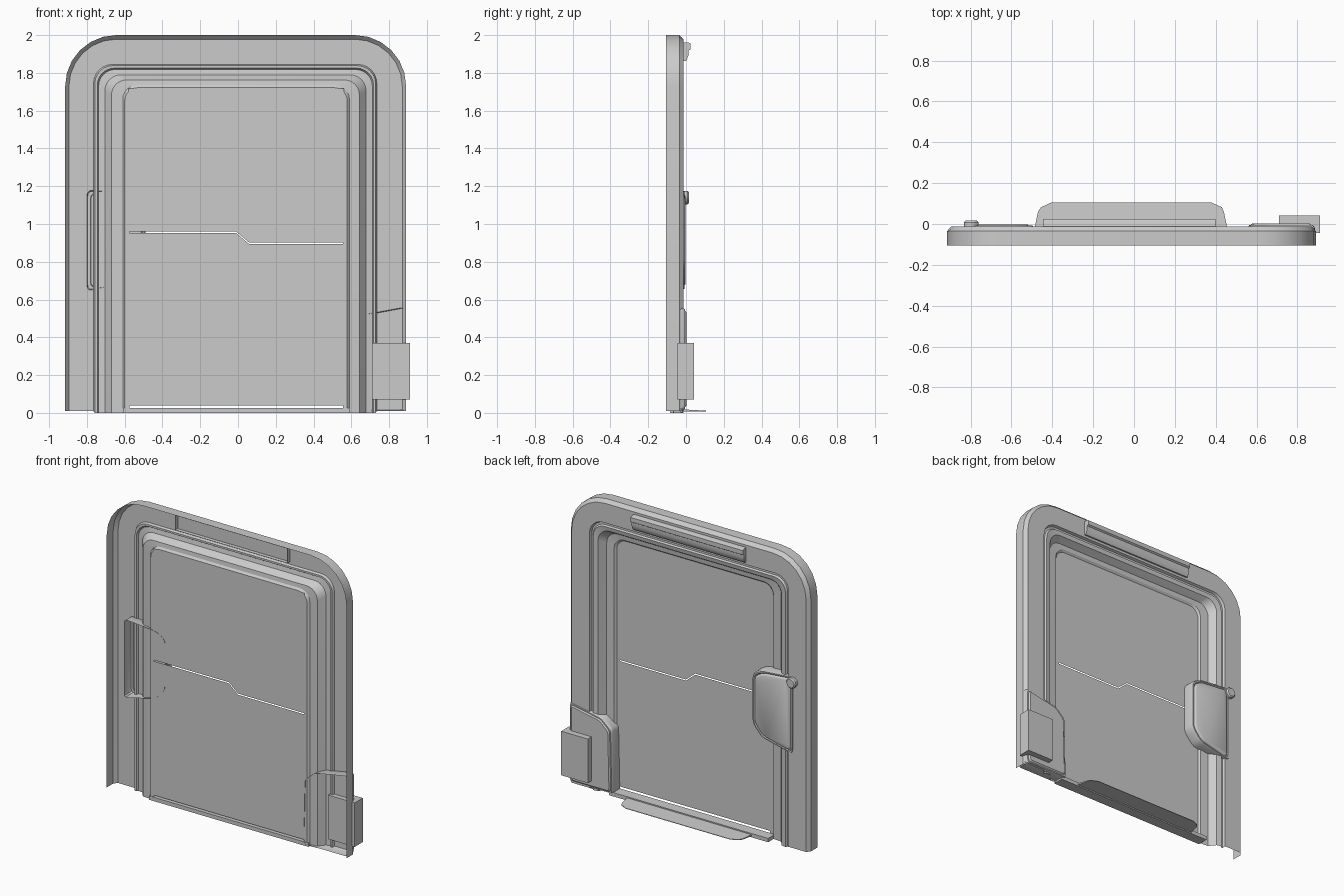
import bpy, bmesh, math

if "Cube" in bpy.data.objects:
    bpy.data.objects.remove(bpy.data.objects["Cube"])

def finish(name, bm, closed=False, angle=30):
    bmesh.ops.recalc_face_normals(bm, faces=bm.faces)
    # open shells should face the back (+y)
    if not closed and sum(f.normal.y * f.calc_area() for f in bm.faces) < 0:
        bmesh.ops.reverse_faces(bm, faces=bm.faces)
    me = bpy.data.meshes.new(name)
    bm.to_mesh(me)
    bm.free()
    ob = bpy.data.objects.new(name, me)
    bpy.context.collection.objects.link(ob)
    bpy.ops.object.select_all(action='DESELECT')
    bpy.context.view_layer.objects.active = ob
    ob.select_set(True)
    bpy.ops.object.shade_smooth_by_angle(angle=math.radians(angle))
    return ob

def loft(name, rings, cyclic=True, cap_start=False, cap_end=False):
    bm = bmesh.new()
    vs = [[bm.verts.new(p) for p in r] for r in rings]
    n = len(vs[0])
    for a, b in zip(vs, vs[1:]):
        for i in range(n if cyclic else n - 1):
            j = (i + 1) % n
            bm.faces.new((a[i], a[j], b[j], b[i]))
    if cap_start:
        bm.faces.new(vs[0])
    if cap_end:
        bm.faces.new(vs[-1])
    return finish(name, bm, cap_start and cap_end)

def arch(xl, xr, top, r, y, z0=0.01, seg=6):
    pts = [(xl, y, z0)]
    for cx, start in ((xl + r, 180), (xr - r, 90)):
        for i in range(seg + 1):
            a = math.radians(start - 90 * i / seg)
            pts.append((cx + r * math.cos(a), y, top - r + r * math.sin(a)))
    return pts + [(xr, y, z0)]

def rounded(pts, r, seg=3):
    """Round every corner of a 2D outline with a small curve."""
    out = []
    n = len(pts)
    for i, (px, pz) in enumerate(pts):
        ends = []
        for qx, qz in (pts[i - 1], pts[(i + 1) % n]):
            d = math.hypot(qx - px, qz - pz)
            k = min(r, d * 0.45) / d
            ends.append((px + (qx - px) * k, pz + (qz - pz) * k))
        (ax, az), (bx, bz) = ends
        for s in range(seg + 1):
            t = s / seg
            out.append(((1-t)**2*ax + 2*t*(1-t)*px + t*t*bx,
                        (1-t)**2*az + 2*t*(1-t)*pz + t*t*bz))
    return out

def pod(name, outline, levels, r=0.03):
    """Open-fronted cover: outline shrunk by d at each depth y."""
    pts = rounded(outline, r)
    xs, zs = [p[0] for p in pts], [p[1] for p in pts]
    cx, cz = (min(xs) + max(xs)) / 2, (min(zs) + max(zs)) / 2
    w, h = (max(xs) - min(xs)) / 2, (max(zs) - min(zs)) / 2
    rings = [[(cx + (x - cx) * (1 - d / w), y, cz + (z - cz) * (1 - d / h))
              for x, z in pts] for d, y in levels]
    return loft(name, rings, cap_end=True)

def box(name, lo, hi, bevel=0):
    bm = bmesh.new()
    bmesh.ops.create_cube(bm, size=1)
    for v in bm.verts:
        v.co = [(a + b) / 2 + c * (b - a) for a, b, c in zip(lo, hi, v.co)]
    if bevel:
        bmesh.ops.bevel(bm, geom=bm.edges[:], offset=bevel, segments=1, affect='EDGES')
    return finish(name, bm, True)

def sheet(name, pts, y):
    bm = bmesh.new()
    bm.faces.new([bm.verts.new((x, y, z)) for x, z in pts])
    return finish(name, bm)

# outer arched frame shell, open towards the front
loft("outer_frame", [arch(-0.915, 0.89, 2.0, 0.27, -0.105),
                     arch(-0.915, 0.89, 2.0, 0.27, -0.035),
                     arch(-0.895, 0.87, 1.978, 0.25, -0.012),
                     arch(-0.765, 0.735, 1.845, 0.10, -0.012)], cyclic=False)

# stepped inner surround leading down to the door
loft("inner_surround", [arch(-0.765, 0.735, 1.845, 0.10, -0.012),
                        arch(-0.758, 0.728, 1.838, 0.095, -0.028, 0),
                        arch(-0.745, 0.718, 1.825, 0.09, -0.028, 0),
                        arch(-0.738, 0.711, 1.818, 0.088, -0.016, 0),
                        arch(-0.705, 0.678, 1.79, 0.085, -0.022, 0),
                        arch(-0.67, 0.643, 1.763, 0.08, -0.066, 0),
                        arch(-0.61, 0.59, 1.735, 0.075, -0.07, 0),
                        arch(-0.60, 0.578, 1.722, 0.07, -0.082, 0),
                        arch(-0.575, 0.555, 1.70, 0.06, -0.082, 0)], cyclic=False)

# two door leaves with a stepped split between them
split = [(-0.58, 0.957), (-0.01, 0.957), (0.06, 0.898), (0.56, 0.898)]
sheet("door_upper", [(x, z + 0.003) for x, z in split] + [(0.56, 1.718), (-0.58, 1.718)], -0.084)
sheet("door_lower", [(x, z - 0.005) for x, z in split] + [(0.56, 0.04), (-0.58, 0.04)], -0.084)

# door sill and floor step
box("door_sill", (-0.61, -0.085, 0.0), (0.59, -0.012, 0.026))
step = [(-0.485, -0.012), (-0.47, 0.06), (-0.455, 0.082), (-0.405, 0.105),
        (0.38, 0.105), (0.43, 0.082), (0.44, 0.06), (0.455, -0.012)]
loft("floor_step", [[(x, y, 0.008) for x, y in step],
                    [(x, y, 0.018 - max(y, 0) * 0.06) for x, y in step]],
     cap_start=True, cap_end=True)

# control panel cover beside the door, with a rim
levels = [(0, -0.086), (0, -0.022), (0.006, -0.008), (0.014, -0.008),
          (0.02, -0.014), (0.026, -0.005), (0.032, -0.002)]
pod("control_panel", [(-0.80, 0.645), (-0.80, 1.18), (-0.56, 1.16), (-0.49, 1.12),
                      (-0.49, 0.78), (-0.56, 0.70)], levels)

# lower corner cover
pod("corner_cover", [(0.885, 0.012), (0.885, 0.56), (0.64, 0.515), (0.565, 0.45),
                     (0.555, 0.012)],
    [(0, -0.086), (0, -0.02), (0.008, -0.006), (0.016, -0.006), (0.024, 0.002)], 0.02)

# equipment box on the corner cover
box("equipment_box", (0.71, -0.045, 0.07), (0.91, 0.042, 0.37))

# light bar above the door, extruded from a side profile
bar = [(-0.04, 1.962), (0.01, 1.962), (0.025, 1.955), (0.025, 1.925), (0.014, 1.918),
       (0.014, 1.895), (0.004, 1.87), (-0.002, 1.862), (-0.04, 1.862)]
bm = bmesh.new()
ends = [[bm.verts.new((x, y, z)) for y, z in bar] for x in (-0.445, 0.40)]
for i in range(len(bar) - 1):
    bm.faces.new((ends[0][i], ends[0][i + 1], ends[1][i + 1], ends[1][i]))
for e in ends:
    bm.faces.new(e)
finish("light_bar", bm)

# round button by the control panel
button = [[(-0.797 + r * math.cos(a * math.pi / 6), y, 1.14 + r * math.sin(a * math.pi / 6))
           for a in range(12)] for r, y in ((0.036, -0.012), (0.036, 0.008), (0.028, 0.017))]
loft("button", button, cap_start=True, cap_end=True)
